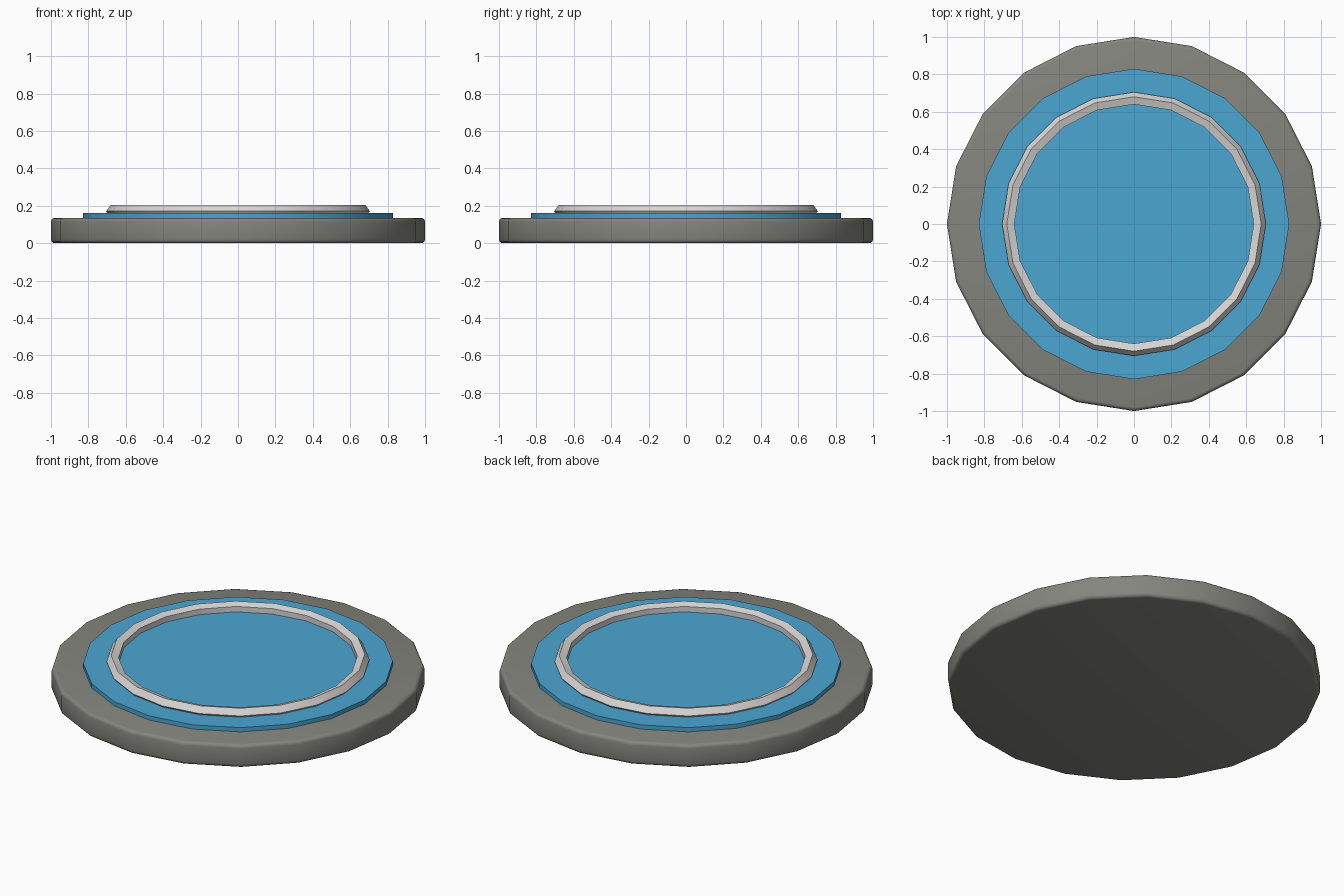
import bpy
import bmesh
from math import cos, sin, tau, radians

SIDES = 20

cube = bpy.data.objects.get("Cube")
if cube:
    bpy.data.objects.remove(cube, do_unlink=True)


def make_material(name, rgb):
    mat = bpy.data.materials.new(name)
    mat.use_nodes = True
    mat.diffuse_color = (*rgb, 1)
    bsdf = next(n for n in mat.node_tree.nodes if n.type == "BSDF_PRINCIPLED")
    bsdf.inputs["Base Color"].default_value = (*rgb, 1)
    bsdf.inputs["Roughness"].default_value = 0.6
    return mat


def lathe(name, profile, mat, closed=False):
    """Turn an (r, z) profile around z; an open profile is capped at both ends."""
    bm = bmesh.new()
    rings = [[bm.verts.new((r * cos(tau * i / SIDES), r * sin(tau * i / SIDES), z))
              for i in range(SIDES)] for r, z in profile]
    pairs = list(zip(rings, rings[1:]))
    if closed:
        pairs.append((rings[-1], rings[0]))
    else:
        bm.faces.new(rings[0])
        bm.faces.new(rings[-1])
    for low, high in pairs:
        for i in range(SIDES):
            j = (i + 1) % SIDES
            bm.faces.new((low[i], low[j], high[j], high[i]))
    bmesh.ops.recalc_face_normals(bm, faces=bm.faces)
    mesh = bpy.data.meshes.new(name)
    bm.to_mesh(mesh)
    bm.free()
    mesh.materials.append(mat)
    obj = bpy.data.objects.new(name, mesh)
    bpy.context.collection.objects.link(obj)
    bpy.ops.object.select_all(action="DESELECT")
    obj.select_set(True)
    bpy.context.view_layer.objects.active = obj
    bpy.ops.object.shade_smooth_by_angle(angle=radians(40))
    return obj


grey = make_material("warm grey", (0.235, 0.235, 0.21))
blue = make_material("sky blue", (0.07, 0.38, 0.65))
silver = make_material("pale silver", (0.69, 0.68, 0.67))

# Base plate with rounded rims
height, rim = 0.135, 0.02
arc = [tau / 4 * k / 3 for k in range(4)]
lower = [(1 - rim + rim * sin(a), rim - rim * cos(a)) for a in arc]
upper = [(r, height - z) for r, z in reversed(lower)]
lathe("base_plate", lower + upper, grey)

# Thin blue disc on the base
lathe("blue_disc", [(0.83, 0.12), (0.83, 0.16)], blue)

# Raised ring with a five-sided section
section = [(0.669 + 0.036 * cos(tau * k / 5), 0.171 + 0.036 * sin(tau * k / 5))
           for k in range(5)]
lathe("raised_ring", section, silver, closed=True)
